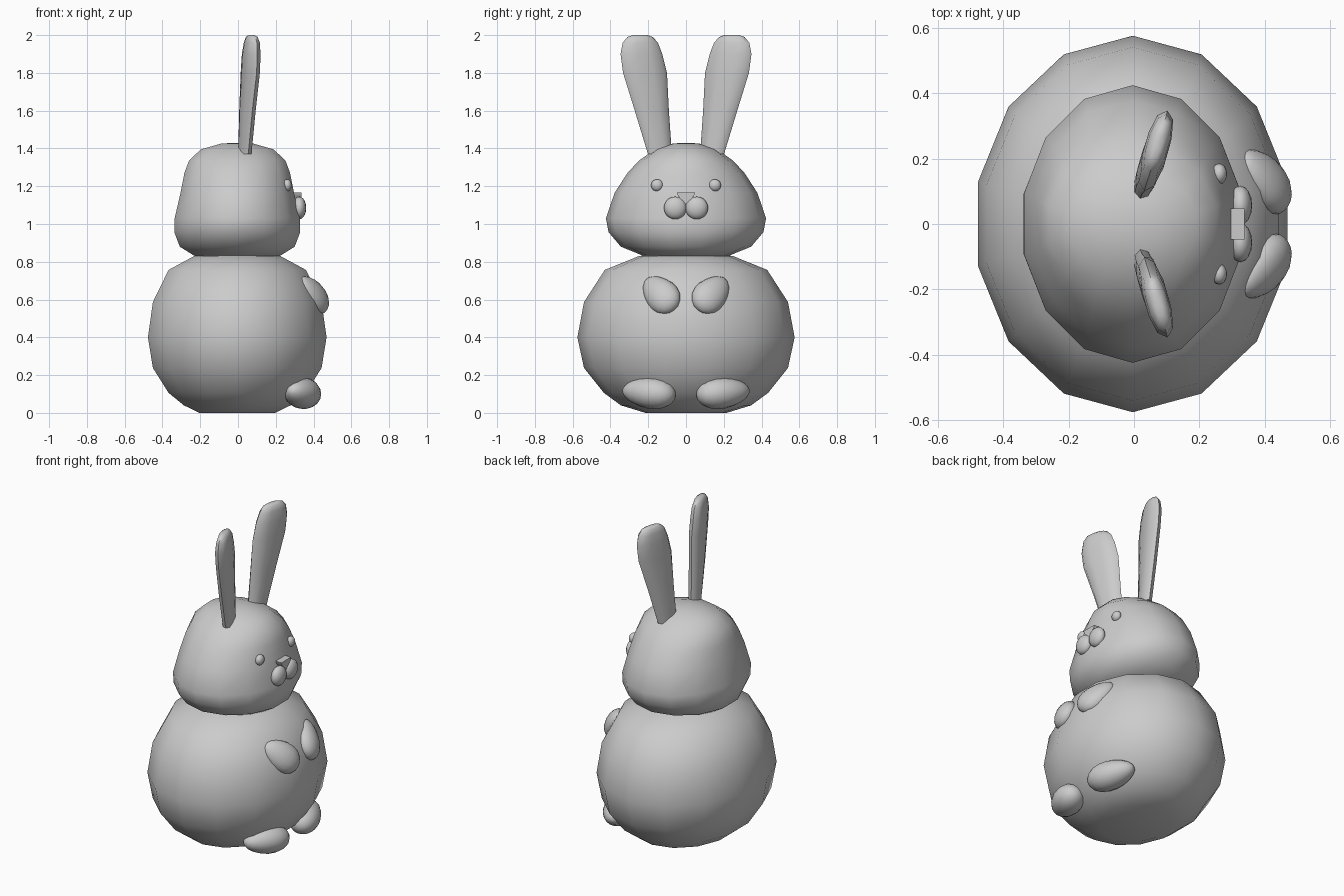
import bpy, bmesh
from math import cos, sin, pi, radians
from mathutils import Vector, Matrix

if "Cube" in bpy.data.objects:
    bpy.data.objects.remove(bpy.data.objects["Cube"])


def finish(name, bm, angle=50):
    bmesh.ops.recalc_face_normals(bm, faces=bm.faces)
    me = bpy.data.meshes.new(name)
    bm.to_mesh(me)
    bm.free()
    ob = bpy.data.objects.new(name, me)
    bpy.context.collection.objects.link(ob)
    bpy.ops.object.select_all(action='DESELECT')
    ob.select_set(True)
    bpy.context.view_layer.objects.active = ob
    bpy.ops.object.shade_smooth_by_angle(angle=radians(angle))
    return ob


def loft(name, rings, sides, turn=0.0, power=1.0):
    """Skin oval rings given as (cx, cy, z, rx, ry), capped at both ends."""
    bm = bmesh.new()
    loops = []
    for cx, cy, z, rx, ry in rings:
        loop = []
        for i in range(sides):
            a = pi / 2 + 2 * pi * i / sides
            c, s = cos(a), sin(a)
            p = Vector((rx * abs(c) ** power * (1 if c > 0 else -1), ry * s, 0))
            p.rotate(Matrix.Rotation(turn, 3, 'Z'))
            loop.append(bm.verts.new(p + Vector((cx, cy, z))))
        loops.append(loop)
    for a, b in zip(loops, loops[1:]):
        for i in range(sides):
            j = (i + 1) % sides
            bm.faces.new((a[i], a[j], b[j], b[i]))
    bm.faces.new(loops[0])
    bm.faces.new(loops[-1])
    return finish(name, bm)


def egg(name, center, axis, length, width, depth, taper=0.0, seg=16):
    """Ellipsoid along axis, slimmer toward the axis end."""
    bm = bmesh.new()
    bmesh.ops.create_uvsphere(bm, u_segments=seg, v_segments=10, radius=1)
    z = Vector(axis).normalized()
    y = z.cross(Vector((1, 0, 0))).normalized()
    x = y.cross(z)
    rot = Matrix((x, y, z)).transposed()
    for v in bm.verts:
        k = 1 - taper * v.co.z
        v.co = rot @ Vector((v.co.x * depth * k, v.co.y * width * k, v.co.z * length)) + Vector(center)
    return finish(name, bm)


# body
loft("body", [(-0.004, 0, z, rx, ry) for z, rx, ry in (
    (0, .205, .215), (.04, .29, .345), (.106, .373, .435), (.238, .458, .54),
    (.40, .485, .575), (.587, .458, .54), (.757, .373, .43), (.83, .235, .25),
    (.85, .12, .13))], 14)

# head
loft("head", [(-0.004, 0, z, rx, ry) for z, rx, ry in (
    (.825, .222, .21), (.88, .312, .345), (.957, .342, .41), (1.03, .34, .424),
    (1.165, .308, .378), (1.27, .287, .31), (1.335, .262, .25),
    (1.395, .198, .165), (1.425, .09, .075), (1.43, .02, .02))], 14)

for side, s in (("left", 1), ("right", -1)):
    # ears: flattened blades leaning outward
    loft(side + "_ear", [(cx, s * cy, z, t, w) for cx, cy, z, t, w in (
        (.036, .138, 1.37, .032, .066), (.05, .181, 1.60, .036, .094),
        (.065, .217, 1.80, .038, .121), (.07, .236, 1.90, .038, .115),
        (.073, .242, 1.96, .033, .097), (.073, .243, 1.99, .025, .07),
        (.072, .242, 2.0, .012, .04))], 10, turn=-s * radians(16), power=.8)
    # eyes and muzzle cheeks
    egg(side + "_eye", (.26, s * .153, 1.205), (0, 0, 1), .032, .032, .024)
    egg(side + "_muzzle", (.325, s * .057, 1.085), (0, 0, 1), .06, .06, .036)
    # paws and feet, tapering outward
    egg(side + "_paw", (.395, s * .135, .628), (-.55, s * .62, .68), .125, .088, .06, .2)
    egg(side + "_foot", (.335, s * .197, .106), (-.4, s, .1), .148, .083, .09, .15)

# nose: small triangular wedge
bm = bmesh.new()
back, front = [[bm.verts.new((x, y, z)) for y, z in ((-.048, 1.166), (.048, 1.166),
               (.042, 1.148), (0, 1.105), (-.042, 1.148))] for x in (.29, .337)]
bm.faces.new(back)
bm.faces.new(front)
for i in range(5):
    j = (i + 1) % 5
    bm.faces.new((back[i], back[j], front[j], front[i]))
finish("nose", bm, 30)
